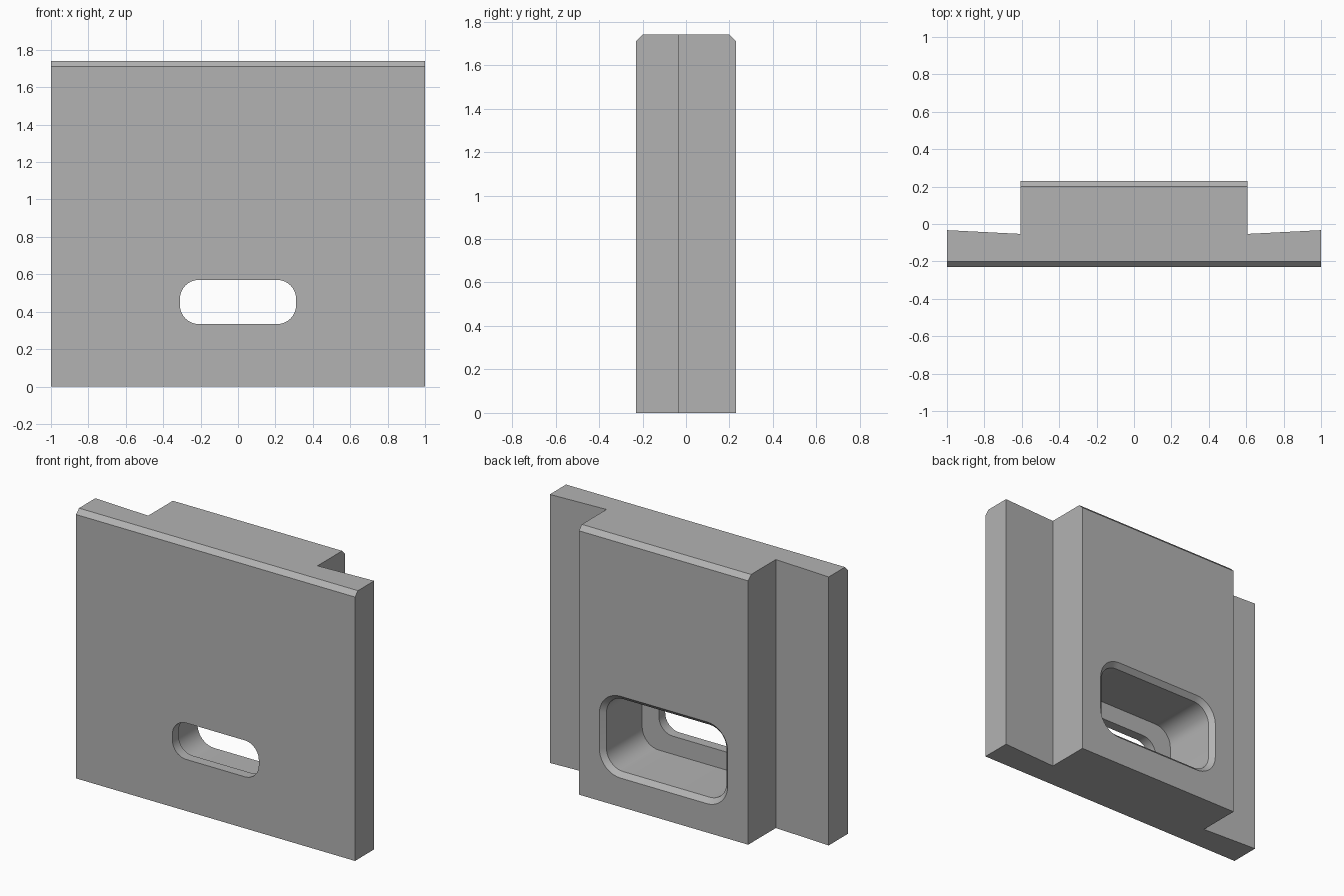
import bpy, bmesh, math

old = bpy.data.objects.get("Cube")
if old:
    bpy.data.objects.remove(old, do_unlink=True)

HEIGHT, HALF_DEPTH, CHAMFER = 1.74, 0.23, 0.03
SLOT_Z = 0.452

grey = bpy.data.materials.new("plain grey")
grey.use_nodes = True
colour = (0.45, 0.45, 0.45, 1)
grey.diffuse_color = colour
grey.node_tree.nodes["Principled BSDF"].inputs["Base Color"].default_value = colour


def make_object(name, bm):
    bmesh.ops.recalc_face_normals(bm, faces=bm.faces)
    mesh = bpy.data.meshes.new(name)
    bm.to_mesh(mesh)
    bm.free()
    mesh.materials.append(grey)
    obj = bpy.data.objects.new(name, mesh)
    bpy.context.collection.objects.link(obj)
    return obj


def rounded_ring(bm, half_w, half_h, radius, y, steps=10):
    """Loop of vertices around a rounded rectangle facing y."""
    ring = []
    for corner, (sx, sz) in enumerate([(1, 1), (-1, 1), (-1, -1), (1, -1)]):
        for i in range(steps + 1):
            a = (corner + i / steps) * math.pi / 2
            ring.append(bm.verts.new((sx * (half_w - radius) + radius * math.cos(a), y,
                                      SLOT_Z + sz * (half_h - radius) + radius * math.sin(a))))
    return ring


# Plate with a raised back block and slightly tapered wings
half = [(1, -HALF_DEPTH), (1, -0.033), (0.607, -0.053), (0.607, HALF_DEPTH)]
plan = half + [(-x, y) for x, y in reversed(half)]
bm = bmesh.new()
base = bm.faces.new([bm.verts.new((x, y, 0)) for x, y in plan])
top = bmesh.ops.extrude_face_region(bm, geom=[base])["geom"]
bmesh.ops.translate(bm, vec=(0, 0, HEIGHT),
                    verts=[v for v in top if isinstance(v, bmesh.types.BMVert)])
bmesh.ops.recalc_face_normals(bm, faces=bm.faces)

# Chamfers along the top front and top back edges
rims = [e for e in bm.edges
        if all(v.co.z > 1 and abs(v.co.y) > HALF_DEPTH - 0.001 for v in e.verts)]
bmesh.ops.bevel(bm, geom=rims, offset=CHAMFER, segments=1, affect='EDGES')
plate = make_object("slotted_plate", bm)

# Cutter: narrow front slot, wide back pocket and its chamfered mouth
bm = bmesh.new()
FLOOR = -0.165
sections = [(0.31, 0.118, 0.1, -0.3), (0.31, 0.118, 0.1, FLOOR),
            (0.43, 0.235, 0.12, FLOOR), (0.43, 0.235, 0.12, HALF_DEPTH - CHAMFER),
            (0.48, 0.285, 0.17, HALF_DEPTH + 0.02)]
rings = [rounded_ring(bm, *s) for s in sections]
for a, b in zip(rings, rings[1:]):
    for i in range(len(a)):
        j = (i + 1) % len(a)
        bm.faces.new((a[i], a[j], b[j], b[i]))
bm.faces.new(rings[0])
bm.faces.new(rings[-1])
cutter = make_object("slot_cutter", bm)
cutter.hide_render = True

# Cut the slot and pocket, then keep the edges crisp
cut = plate.modifiers.new("slot", 'BOOLEAN')
cut.operation, cut.solver, cut.object = 'DIFFERENCE', 'EXACT', cutter
bpy.ops.object.select_all(action='DESELECT')
plate.select_set(True)
bpy.context.view_layer.objects.active = plate
bpy.ops.object.modifier_apply(modifier=cut.name)
bpy.data.objects.remove(cutter, do_unlink=True)
bpy.ops.object.shade_smooth_by_angle(angle=math.radians(25))
